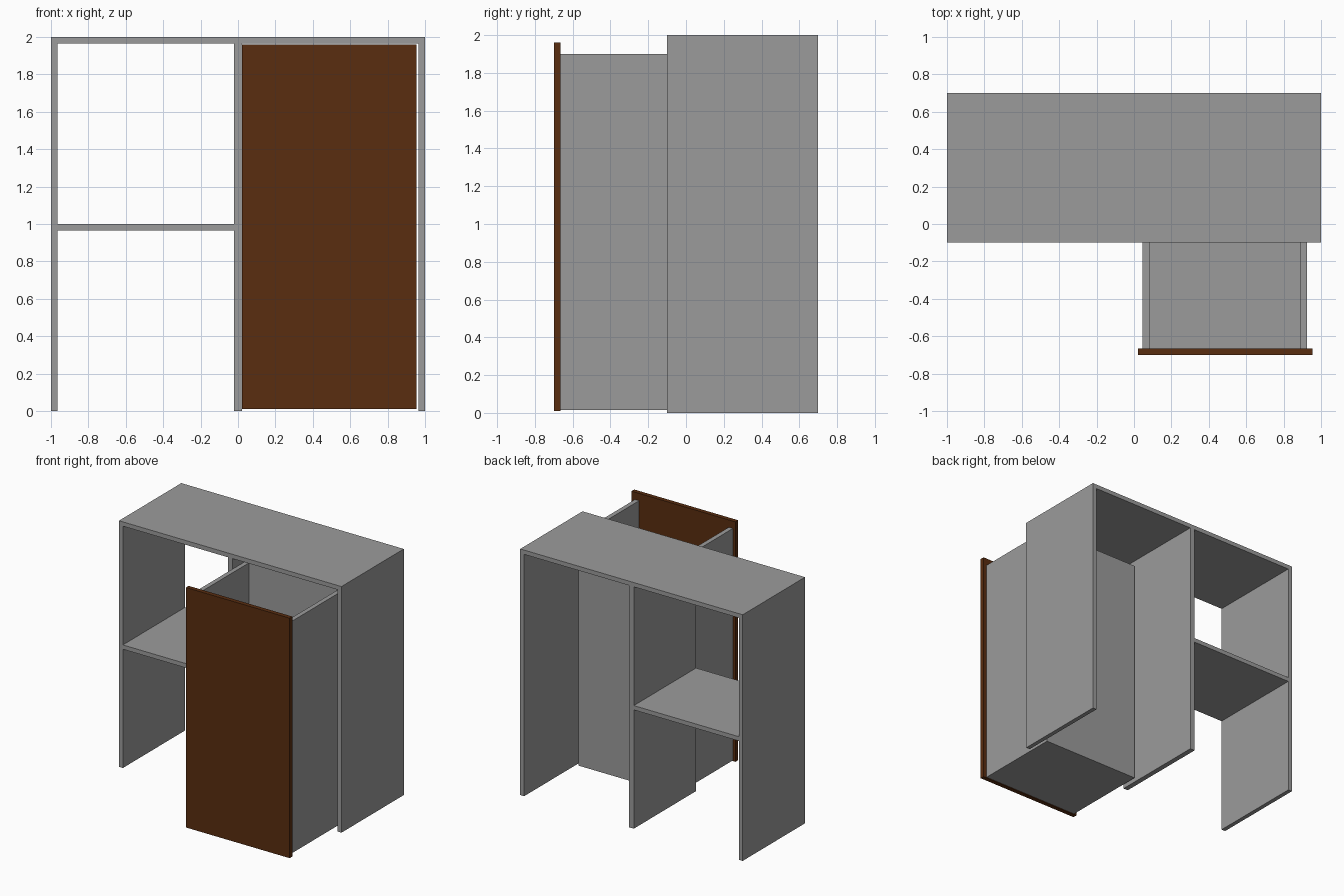
import bpy
import bmesh

if "Cube" in bpy.data.objects:
    bpy.data.objects.remove(bpy.data.objects["Cube"])


def material(name, rgb):
    m = bpy.data.materials.new(name)
    m.diffuse_color = (*rgb, 1.0)
    m.use_nodes = True
    m.node_tree.nodes["Principled BSDF"].inputs["Base Color"].default_value = m.diffuse_color
    return m


GREY = material("grey_board", (0.33, 0.33, 0.33))
BROWN = material("brown_wood", (0.10, 0.026, 0.005))


def panel(name, x, y, z, mat=GREY):
    """Flat board spanning the given (min, max) ranges."""
    bm = bmesh.new()
    bmesh.ops.create_cube(bm, size=1.0)
    for v in bm.verts:
        v.co = [r[0] if c < 0 else r[1] for c, r in zip(v.co, (x, y, z))]
    mesh = bpy.data.meshes.new(name)
    bm.to_mesh(mesh)
    bm.free()
    mesh.materials.append(mat)
    obj = bpy.data.objects.new(name, mesh)
    bpy.context.collection.objects.link(obj)
    return obj


T = 0.035            # board thickness
DEPTH = (-0.10, 0.70)

# Open cabinet frame: top, two sides, centre divider and left shelf
panel("cabinet_top", (-1, 1), DEPTH, (2 - T, 2))
panel("cabinet_left_side", (-1, -1 + T), DEPTH, (0, 2 - T))
panel("cabinet_right_side", (1 - T, 1), DEPTH, (0, 2 - T))
panel("cabinet_divider", (-0.021, 0.021), DEPTH, (0, 2 - T))
panel("shelf", (-1 + T, -0.021), DEPTH, (1 - T, 1))

# Tall pull-out drawer, open at the top
FRONT, BACK = -0.665, 0.06
L, R, S = 0.045, 0.925, 0.037
LOW, HIGH = 0.015, 1.90
panel("drawer_front", (0.022, 0.955), (-0.70, FRONT), (0.01, 1.96), BROWN)
panel("drawer_left_side", (L, L + S), (FRONT, BACK - T), (LOW, HIGH))
panel("drawer_right_side", (R - S, R), (FRONT, BACK - T), (LOW, HIGH))
panel("drawer_back", (L, R), (BACK - T, BACK), (LOW, HIGH))
panel("drawer_bottom", (L + S, R - S), (FRONT, BACK - T), (LOW, LOW + T))
